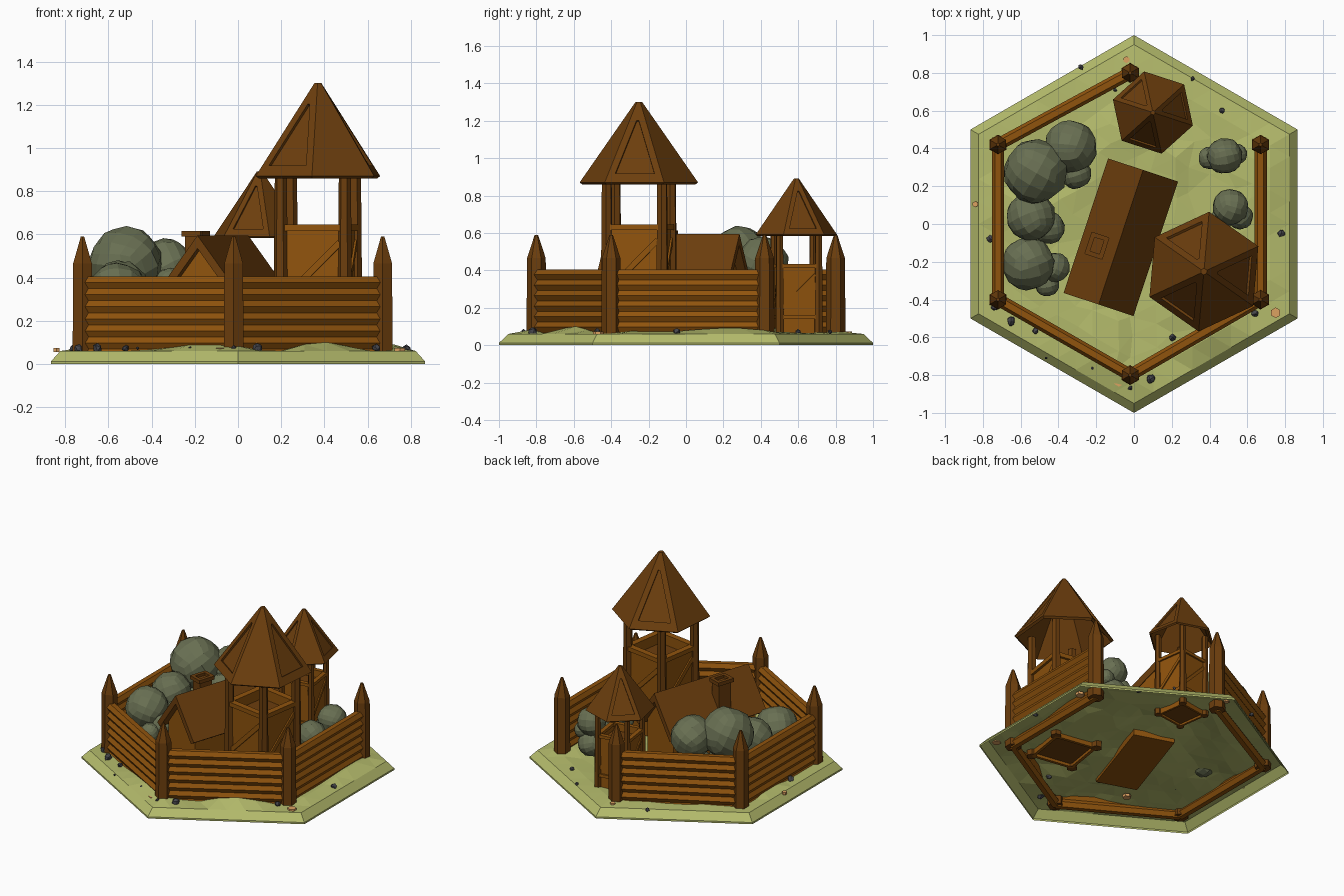
import bpy, bmesh, math, random
from math import radians, cos, sin, pi
from mathutils import Matrix, Vector, noise

if "Cube" in bpy.data.objects:
    bpy.data.objects.remove(bpy.data.objects["Cube"])

random.seed(4)


def material(name, r, g, b):
    m = bpy.data.materials.new(name)
    m.diffuse_color = (r, g, b, 1)
    m.use_nodes = True
    m.node_tree.nodes["Principled BSDF"].inputs["Base Color"].default_value = m.diffuse_color
    return m


GRASS = material("grass", .46, .50, .15)
WOOD = material("wood", .28, .088, .004)
DARK = material("dark_wood", .15, .048, .004)
LEAF = material("leaf", .14, .16, .085)
ROCK = material("rock", .06, .06, .07)
TAN = material("tan", .72, .36, .12)


def finish(name, bm, mat, fix=True):
    if fix:
        bmesh.ops.recalc_face_normals(bm, faces=bm.faces)
    me = bpy.data.meshes.new(name)
    bm.to_mesh(me)
    bm.free()
    me.materials.append(mat)
    ob = bpy.data.objects.new(name, me)
    bpy.context.collection.objects.link(ob)
    return ob


def frame(x, y, z=0, deg=0, s=1):
    return Matrix.Translation((x, y, z)) @ Matrix.Rotation(radians(deg), 4, 'Z') @ Matrix.Scale(s, 4)


def loft(bm, rings, sides=6, deg=0, M=Matrix(), bottom=True):
    """Stack of regular polygons given as (radius, z)."""
    rows = [[bm.verts.new(M @ Vector((r * cos(radians(deg) + 2 * pi * k / sides),
                                      r * sin(radians(deg) + 2 * pi * k / sides), z)))
             for k in range(sides)] for r, z in rings]
    quads = [bm.faces.new((a[k], a[(k + 1) % sides], b[(k + 1) % sides], b[k]))
             for a, b in zip(rows, rows[1:]) for k in range(sides)]
    bm.faces.new(rows[-1])
    if bottom:
        bm.faces.new(rows[0][::-1])
    return quads


def box(bm, size, M):
    bmesh.ops.create_cube(bm, size=1, matrix=M @ Matrix.Diagonal((*size, 1)))


def sink_panel(bm, face, scale, depth):
    """Cut a smaller sunken panel into a near-triangular roof face."""
    face.normal_update()
    outer, n = list(face.verts), face.normal.copy()
    c = (outer[0].co + outer[1].co + (outer[2].co + outer[3].co) / 2) / 3
    bm.faces.remove(face)
    edge = [bm.verts.new(c + (v.co - c) * scale) for v in outer]
    floor = [bm.verts.new(v.co - n * depth) for v in edge]
    for a, b in ((outer, edge), (edge, floor)):
        for k in range(4):
            j = (k + 1) % 4
            bm.faces.new((a[k], a[j], b[j], b[k]))
    bm.faces.new(floor)


# hexagonal ground: uneven low-poly top, bevelled rim, open below
bm = bmesh.new()
R = .95
rings = 8
loops = [[bm.verts.new((0, 0, .08))]]
for i in range(1, rings + 1):
    row = []
    for k in range(6):
        a, b = (Vector((cos(pi / 2 + pi / 3 * j), sin(pi / 2 + pi / 3 * j), 0)) for j in (k, k + 1))
        for t in range(i):
            p = a.lerp(b, t / i) * R * i / rings
            p.z = .06
            if i < rings:
                mound = .03 * math.exp(-((p.x - .35) ** 2 + (p.y + .5) ** 2) / .06)
                bump = max(0, min(.04, .008 + mound + .05 * noise.noise(p * 3.1)))
                p.z += bump
                if i < rings - 1:
                    p.x += random.uniform(-.025, .025)
                    p.y += random.uniform(-.025, .025)
            row.append(bm.verts.new(p))
    loops.append(row)
for i in range(1, rings + 1):
    o, n = loops[i], loops[i - 1]
    for k in range(6):
        for t in range(i):
            o0, o1 = o[k * i + t], o[(k * i + t + 1) % len(o)]
            n0 = n[(k * (i - 1) + t) % len(n)]
            bm.faces.new((o0, o1, n0))
            if t < i - 1:
                bm.faces.new((n0, o1, n[(k * (i - 1) + t + 1) % len(n)]))
prev = rim = loops[-1]
for z in (.012, 0):
    row = [bm.verts.new((v.co.x / R, v.co.y / R, z)) for v in rim]
    for k in range(len(row)):
        j = (k + 1) % len(row)
        bm.faces.new((prev[k], row[k], row[j], prev[j]))
    prev = row
finish("ground", bm, GRASS, fix=False)

# palisade: pointed corner posts and stacked hexagonal logs, one side left open
corners = [(.67, .42), (.67, -.40), (-.02, -.80), (-.72, -.40), (-.72, .42), (-.02, .80)]
bm = bmesh.new()
for x, y in corners:
    loft(bm, [(.053, .02), (.05, .465), (.009, .59)], 6, 30, frame(x, y))
finish("corner_posts", bm, DARK)
for n, (a, b) in enumerate(zip(corners, corners[1:])):
    bm = bmesh.new()
    a, b = Vector(a), Vector(b)
    d = b - a
    M = frame(*a, 0, math.degrees(math.atan2(d.y, d.x)))
    for i in range(7):
        lie = M @ Matrix.Translation((0, 0, .377 - .056 * i)) @ Matrix.Rotation(pi / 2, 4, 'Y')
        loft(bm, [(.033, 0), (.033, d.length)], 6, 30, lie)
    finish(f"log_wall_{n + 1}", bm, WOOD)


# watchtower: corner posts, braced plank sides, hexagonal roof
def tower(name, x, y, deg, s):
    M = frame(x, y, -.06, deg, s)
    low = .09 / s
    bm = bmesh.new()
    for sx in (-.15, .15):
        for sy in (-.15, .15):
            loft(bm, [(.036, low), (.028, .96)], 6, 0, M @ Matrix.Translation((sx, sy, 0)))
    finish(name + "_posts", bm, DARK)
    bm = bmesh.new()
    h = .69 - low
    for k in range(4):
        side = M @ Matrix.Rotation(k * pi / 2, 4, 'Z')
        box(bm, (.29, .02, h), side @ Matrix.Translation((0, -.143, low + h / 2)))
        box(bm, (.29, .042, .03), side @ Matrix.Translation((0, -.148, .69)))
        box(bm, (.29, .042, .03), side @ Matrix.Translation((0, -.148, .30)))
        box(bm, (.36, .03, .03), side @ Matrix.Translation((0, -.148, .495)) @ Matrix.Rotation(-pi / 4, 4, 'Y'))
    finish(name + "_sides", bm, WOOD)
    bm = bmesh.new()
    box(bm, (.29, .29, .02), M @ Matrix.Translation((0, 0, .62)))
    box(bm, (.29, .29, .02), M @ Matrix.Translation((0, 0, low + .03)))
    finish(name + "_floors", bm, DARK)
    # every second roof face carries a sunken triangular panel
    bm = bmesh.new()
    q = loft(bm, [(.318, .93), (.018, 1.36)], 6, 34, M, bottom=False)
    for f in q[1::2]:
        sink_panel(bm, f, .66, .014 * s)
    roof = finish(name + "_roof", bm, DARK, fix=False)
    mod = roof.modifiers.new("thickness", 'SOLIDIFY')
    mod.thickness = .02 * s


tower("tall_tower", .37, -.252, -9, 1)
tower("small_tower", .10, .59, 8, .7)

# house: gabled body, thick pitched roof, hollow chimney
H = frame(-.07, -.07, 0, -18.3)


def extrude_y(bm, pts, half):
    front, back = ([bm.verts.new(H @ Vector((x, y, z))) for x, z in pts] for y in (-half, half))
    bm.faces.new(front)
    bm.faces.new(back[::-1])
    for k in range(len(pts)):
        j = (k + 1) % len(pts)
        bm.faces.new((front[k], back[k], back[j], front[j]))


bm = bmesh.new()
extrude_y(bm, [(-.14, .04), (.14, .04), (.14, .36), (0, .55), (-.14, .36)], .325)
finish("house_body", bm, WOOD)
bm = bmesh.new()
extrude_y(bm, [(-.195, .335), (-.165, .315), (0, .535), (.165, .315), (.195, .335), (0, .595)], .375)
finish("house_roof", bm, DARK)
bm = bmesh.new()
C = frame(-.196, -.115, 0, -18.3)
box(bm, (.075, .095, .25), C @ Matrix.Translation((0, 0, .47)))
for k in range(4):
    side = C @ Matrix.Rotation(k * pi / 2, 4, 'Z')
    w, o = ((.09, .05) if k % 2 == 0 else (.12, .038))
    box(bm, (w, .024, .025), side @ Matrix.Translation((0, -o, .602)))
finish("chimney", bm, DARK)


# bushes: faceted rounded cubes, gathered in one mesh
def bush(name, blobs):
    whole = bmesh.new()
    for x, y, z, r in blobs:
        bm = bmesh.new()
        bmesh.ops.create_cube(bm, size=2)
        bmesh.ops.subdivide_edges(bm, edges=bm.edges[:], cuts=3, use_grid_fill=True)
        turn = Matrix.Rotation(random.uniform(0, 6), 3, Vector((random.random(), random.random(), 1)))
        for v in bm.verts:
            v.co = Vector((x, y, z)) + turn @ v.co.normalized() * r * random.uniform(.96, 1.03)
        me = bpy.data.meshes.new("blob")
        bm.to_mesh(me)
        bm.free()
        whole.from_mesh(me)
        bpy.data.meshes.remove(me)
    finish(name, whole, LEAF)


bush("large_bushes", [
    (-.52, .28, .465, .17), (-.53, .27, .24, .15), (-.335, .41, .44, .14), (-.34, .40, .22, .13),
    (-.31, .27, .36, .085), (-.545, .04, .35, .13), (-.545, .05, .19, .12), (-.45, -.02, .27, .085),
    (-.56, -.21, .33, .14), (-.55, -.21, .19, .12), (-.42, -.23, .25, .08), (-.46, -.32, .22, .065)])
bush("small_bushes", [
    (.48, .36, .31, .095), (.48, .36, .16, .09), (.40, .35, .22, .06), (.545, .37, .24, .055),
    (.51, .09, .31, .095), (.51, .08, .16, .09), (.56, .04, .23, .07), (.46, .02, .20, .06)])

# scattered stones and flat tan slabs
bm = bmesh.new()
for x, y, r in [(-.28, .83, .016), (.31, .77, .012), (.466, .60, .016), (-.1, .71, .01), (.78, -.05, .02),
                (-.76, -.08, .021), (-.735, -.44, .022), (-.65, -.515, .026), (-.52, -.565, .018),
                (.205, -.60, .02), (.64, -.475, .018), (.09, -.82, .028), (-.02, -.87, .013),
                (-.465, -.71, .007), (-.22, -.762, .011)]:
    vs = bmesh.ops.create_icosphere(bm, subdivisions=1, radius=r, matrix=frame(x, y, .072, x * 400))["verts"]
    for v in vs:
        v.co += Vector([random.uniform(-.2, .2) * r for _ in range(3)])
finish("stones", bm, ROCK)
bm = bmesh.new()
for x, y, r in [(-.04, .87, .018), (.73, .335, .028), (.75, -.47, .028), (-.335, -.47, .028),
                (-.08, -.835, .026), (-.84, .105, .016)]:
    loft(bm, [(r, .055), (r, .073)], 6, 30, frame(x, y))
finish("slabs", bm, TAN)
